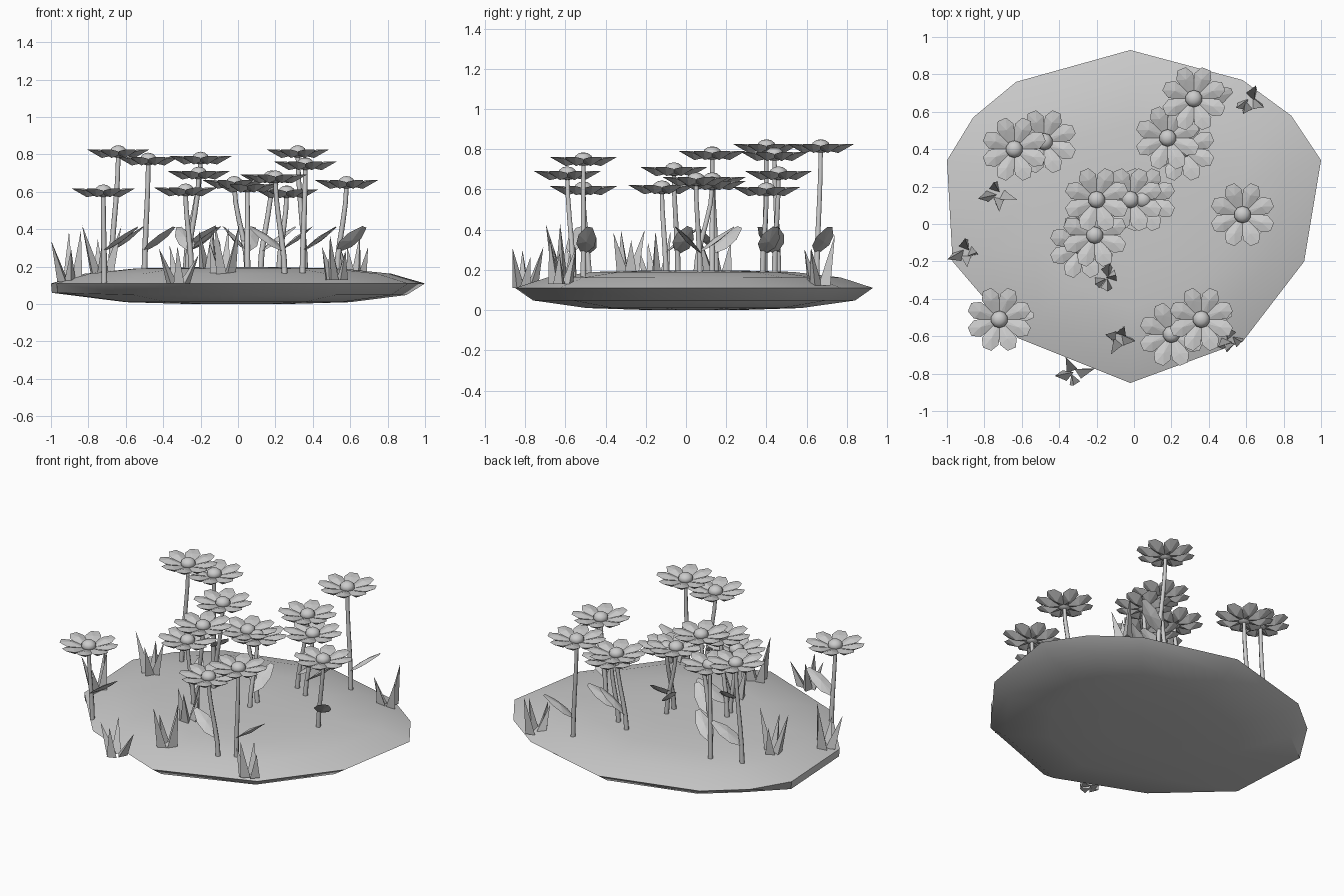
import bpy, bmesh, math, random
from mathutils import Vector, Matrix

if "Cube" in bpy.data.objects:
    bpy.data.objects.remove(bpy.data.objects["Cube"])

random.seed(4)

GREY = bpy.data.materials.new("plain grey")
GREY.diffuse_color = (0.6, 0.6, 0.6, 1)
GREY.use_nodes = True
GREY.node_tree.nodes["Principled BSDF"].inputs["Base Color"].default_value = GREY.diffuse_color


def finish(bm, name, smooth=None):
    bmesh.ops.recalc_face_normals(bm, faces=bm.faces[:])
    me = bpy.data.meshes.new(name)
    bm.to_mesh(me)
    bm.free()
    me.materials.append(GREY)
    ob = bpy.data.objects.new(name, me)
    bpy.context.collection.objects.link(ob)
    if smooth:
        bpy.ops.object.select_all(action='DESELECT')
        ob.select_set(True)
        bpy.context.view_layer.objects.active = ob
        bpy.ops.object.shade_smooth_by_angle(angle=math.radians(smooth))
    return ob


def skin(bm, rings):
    """Join equal rings of verts with quads."""
    n = len(rings[0])
    for a, b in zip(rings, rings[1:]):
        for i in range(n):
            j = (i + 1) % n
            bm.faces.new((a[i], a[j], b[j], b[i]))


# ---- mound: irregular twelve-sided rim, domed above and below
RIM = [(1.0, 0.34), (0.84, 0.58), (0.58, 0.77), (-0.02, 0.93), (-0.63, 0.76), (-0.86, 0.57),
       (-1.0, 0.34), (-0.97, -0.2), (-0.62, -0.61), (-0.02, -0.85), (0.58, -0.63), (0.91, -0.2)]
bm = bmesh.new()
rings = []
for s, z in ((0.25, 0.197), (0.55, 0.19), (0.82, 0.162), (1, 0.11), (0.9, 0.048), (0.6, 0.01), (0.25, 0.0)):
    ring = []
    for x, y in RIM:
        k = 0.995 if s == 0.9 and x < -0.9 else s   # steep left edge
        ring.append(bm.verts.new((x * k, y * k + 0.04 * (1 - k), z + (0.012 if k != s else 0))))
    rings.append(ring)
skin(bm, rings)
bm.faces.new(rings[0])
bm.faces.new(rings[-1])
finish(bm, "mound", 35)


def ground_z(x, y):
    t = min(1, math.hypot(x / 0.97, (y - 0.04) / 0.89))
    return 0.2 - 0.085 * t ** 3


# ---- pointed lens shape used for petals and leaves
def blade(bm, outline, top, bottom, mat):
    ring = [bm.verts.new(mat @ Vector(p)) for p in outline]
    t, b = bm.verts.new(mat @ Vector(top)), bm.verts.new(mat @ Vector(bottom))
    for i in range(len(ring)):
        j = (i + 1) % len(ring)
        bm.faces.new((ring[i], ring[j], t))
        bm.faces.new((ring[j], ring[i], b))


PETAL_SHAPE = [(0.02, -0.012, -0.018), (0.08, -0.036, -0.006), (0.128, -0.048, 0.003), (0.172, -0.024, 0.012),
               (0.172, 0.024, 0.012), (0.128, 0.048, 0.003), (0.08, 0.036, -0.006), (0.02, 0.012, -0.018)]
LEAF_SHAPE = [(0, -0.014, 0), (0.06, -0.045, 0), (0.14, -0.045, 0), (0.22, -0.014, 0),
              (0.22, 0.014, 0), (0.14, 0.045, 0), (0.06, 0.045, 0), (0, 0.014, 0)]

# head x, y, z, stem foot x, y, leaf direction in degrees
FLOWERS = [
    (-0.72, -0.51, 0.605, -0.715, -0.48, 0), (-0.64, 0.40, 0.815, -0.68, 0.39, 20),
    (-0.48, 0.44, 0.775, -0.50, 0.46, 330), (-0.20, 0.13, 0.78, -0.28, 0.15, 330),
    (-0.21, -0.06, 0.70, -0.27, -0.04, 20), (-0.28, -0.12, 0.61, -0.25, -0.10, 110),
    (-0.02, 0.13, 0.65, 0.05, 0.13, 130), (0.05, 0.13, 0.63, 0.05, 0.05, 80),
    (0.18, 0.46, 0.68, 0.12, 0.44, 0), (0.26, 0.40, 0.60, 0.22, 0.38, 20),
    (0.32, 0.67, 0.815, 0.36, 0.65, 20), (0.36, -0.51, 0.75, 0.345, -0.51, 10),
    (0.20, -0.59, 0.68, 0.25, -0.56, 170), (0.58, 0.05, 0.65, 0.53, 0.07, 320),
]

for hx, hy, hz, fx, fy, leaf_dir in FLOWERS:
    head = Vector((hx, hy, hz))
    foot = Vector((fx, fy, ground_z(fx, fy) - 0.02))

    # bent six-sided stem, easing from foot to head
    def on_stem(t):
        k = t * t * (3 - 2 * t)
        return Vector((fx + (hx - fx) * k, fy + (hy - fy) * k, foot.z + (hz - 0.015 - foot.z) * t))
    bm = bmesh.new()
    rings = []
    for i in range(6):
        c, r = on_stem(i / 5), 0.016 - 0.0008 * i
        rings.append([bm.verts.new(c + Vector((r * math.cos(a * math.pi / 3), r * math.sin(a * math.pi / 3), 0)))
                      for a in range(6)])
    skin(bm, rings)
    bm.faces.new(rings[0])
    bm.faces.new(rings[-1])
    finish(bm, "flower_stem", 65)

    # one raised leaf low on the stem
    bm = bmesh.new()
    t = (0.29 - foot.z) / (hz - foot.z)
    m = (Matrix.Translation(on_stem(t)) @ Matrix.Rotation(math.radians(leaf_dir), 4, 'Z')
         @ Matrix.Rotation(math.radians(-35), 4, 'Y') @ Matrix.Rotation(random.uniform(-0.5, 0.5), 4, 'X'))
    blade(bm, LEAF_SHAPE, (0.11, 0, 0.013), (0.11, 0, -0.013), m)
    finish(bm, "flower_leaf")

    # eight petals
    bm = bmesh.new()
    for i in range(8):
        m = Matrix.Translation(head) @ Matrix.Rotation((i + 0.5) * math.pi / 4, 4, 'Z')
        blade(bm, PETAL_SHAPE, (0.11, 0, 0.012), (0.095, 0, -0.034), m)
    finish(bm, "flower_petals")

    # round flower centre
    bm = bmesh.new()
    bmesh.ops.create_uvsphere(bm, u_segments=10, v_segments=6, radius=0.046,
                              matrix=Matrix.Translation(head) @ Matrix.Diagonal((1, 1, 0.75, 1)))
    finish(bm, "flower_centre", 50)

# ---- grass tufts: leaning three-sided blades
TUFTS = [(-0.73, 0.16), (-0.90, -0.15), (-0.15, -0.29), (-0.08, -0.61),
         (-0.32, -0.80), (0.52, -0.62), (0.62, 0.66)]
for tx, ty in TUFTS:
    bm = bmesh.new()
    z = ground_z(tx, ty)
    for i in range(4):
        a = i * math.tau / 4 + random.uniform(-0.5, 0.5)
        out = Vector((math.cos(a), math.sin(a), 0))
        c = Vector((tx, ty, z - 0.005)) + out * 0.035
        tip = c + out * random.uniform(0.02, 0.08) + Vector((0, 0, random.uniform(0.15, 0.28)))
        spin = random.uniform(0, 2)
        base = [bm.verts.new(c + 0.035 * Vector((math.cos(spin + k * math.tau / 3),
                                                 math.sin(spin + k * math.tau / 3), 0))) for k in range(3)]
        v = bm.verts.new(tip)
        bm.faces.new(base)
        for k in range(3):
            bm.faces.new((base[k], base[(k + 1) % 3], v))
    finish(bm, "grass_tuft")
